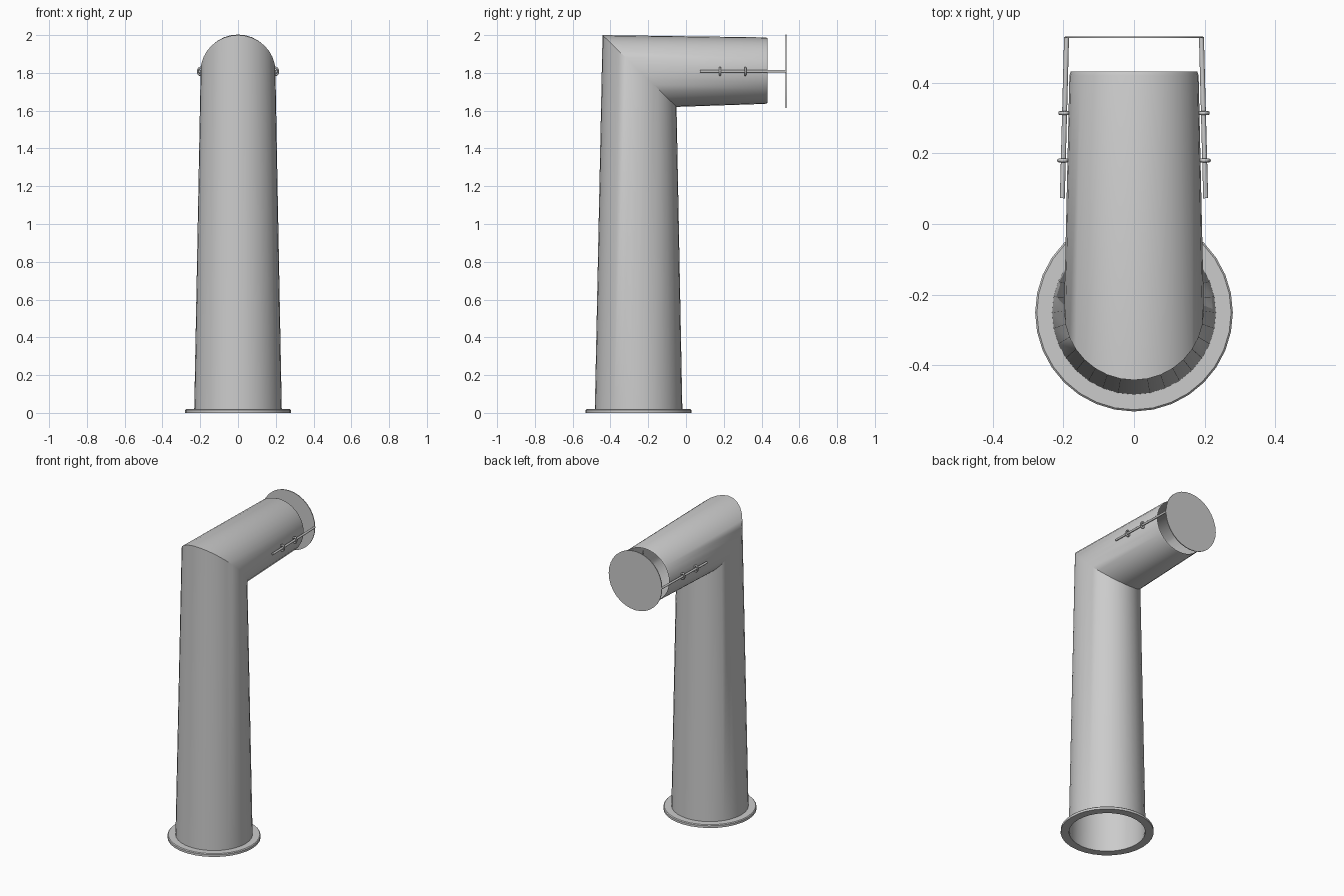
import bpy, bmesh, math
from mathutils import Vector, Matrix

if "Cube" in bpy.data.objects:
    bpy.data.objects.remove(bpy.data.objects["Cube"])

N = 32


def finish(name, bm):
    bmesh.ops.recalc_face_normals(bm, faces=bm.faces)
    me = bpy.data.meshes.new(name)
    bm.to_mesh(me)
    bm.free()
    ob = bpy.data.objects.new(name, me)
    bpy.context.collection.objects.link(ob)
    bpy.ops.object.select_all(action='DESELECT')
    ob.select_set(True)
    bpy.context.view_layer.objects.active = ob
    bpy.ops.object.shade_smooth_by_angle(angle=math.radians(35))
    return ob


def loft(name, rings, closed=False):
    """Bridge rings given as functions of (cos, sin)."""
    bm = bmesh.new()
    angles = [2 * math.pi * i / N for i in range(N)]
    vs = [[bm.verts.new(r(math.cos(a), math.sin(a))) for a in angles] for r in rings]
    pairs = list(zip(vs, vs[1:])) + ([(vs[-1], vs[0])] if closed else [])
    for a, b in pairs:
        for i in range(N):
            j = (i + 1) % N
            bm.faces.new((a[i], a[j], b[j], b[i]))
    return finish(name, bm)


def flat_ring(r, z):
    return lambda c, s: (r * c, -0.251 + r * s, z)


def end_ring(r, y):
    return lambda c, s: (r * 1.04 * c, y, 1.812 - r * s)


# Tapered elbow pipe, open at both ends, mitred at the corner
loft("elbow_pipe", [
    flat_ring(0.232, 0.005),
    lambda c, s: (0.198 * c, -0.246 + 0.196 * s, 1.81 - 0.19 * s),
    end_ring(0.176, 0.42),
    end_ring(0.172, 0.432)])

# Base flange
loft("base_flange", [flat_ring(0.229, 0.0), flat_ring(0.28, 0.0), flat_ring(0.28, 0.015),
                     flat_ring(0.275, 0.02), flat_ring(0.229, 0.02)], closed=True)

# Cover disc behind the outlet
bm = bmesh.new()
bmesh.ops.create_cone(bm, cap_ends=True, segments=N, radius1=0.195, radius2=0.195, depth=0.005,
                      matrix=Matrix.Translation((0, 0.529, 1.808)) @ Matrix.Rotation(math.pi / 2, 4, 'X'))
finish("cover_disc", bm)

# Support rods and the eyelets holding them, on both sides
for side, label in ((-1, "left"), (1, "right")):
    a, b = Vector((side * 0.203, 0.073, 1.808)), Vector((side * 0.191, 0.529, 1.808))
    d = b - a
    bm = bmesh.new()
    bmesh.ops.create_cone(bm, cap_ends=True, segments=12, radius1=0.007, radius2=0.007, depth=d.length,
                          matrix=Matrix.Translation((a + b) / 2) @ d.to_track_quat('Z', 'Y').to_matrix().to_4x4())
    finish("rod_" + label, bm)
    for k, y in enumerate((0.18, 0.314)):
        x = side * (0.2 - 0.003 * k)
        bpy.ops.mesh.primitive_torus_add(major_segments=16, minor_segments=8, major_radius=0.0165,
                                         minor_radius=0.0055, location=(x, y, 1.808),
                                         rotation=(math.pi / 2, 0, 0))
        ob = bpy.context.object
        ob.name = f"eyelet_{label}_{k + 1}"
        ob.scale = (0.8, 1.12, 1)
        bpy.ops.object.shade_smooth()
